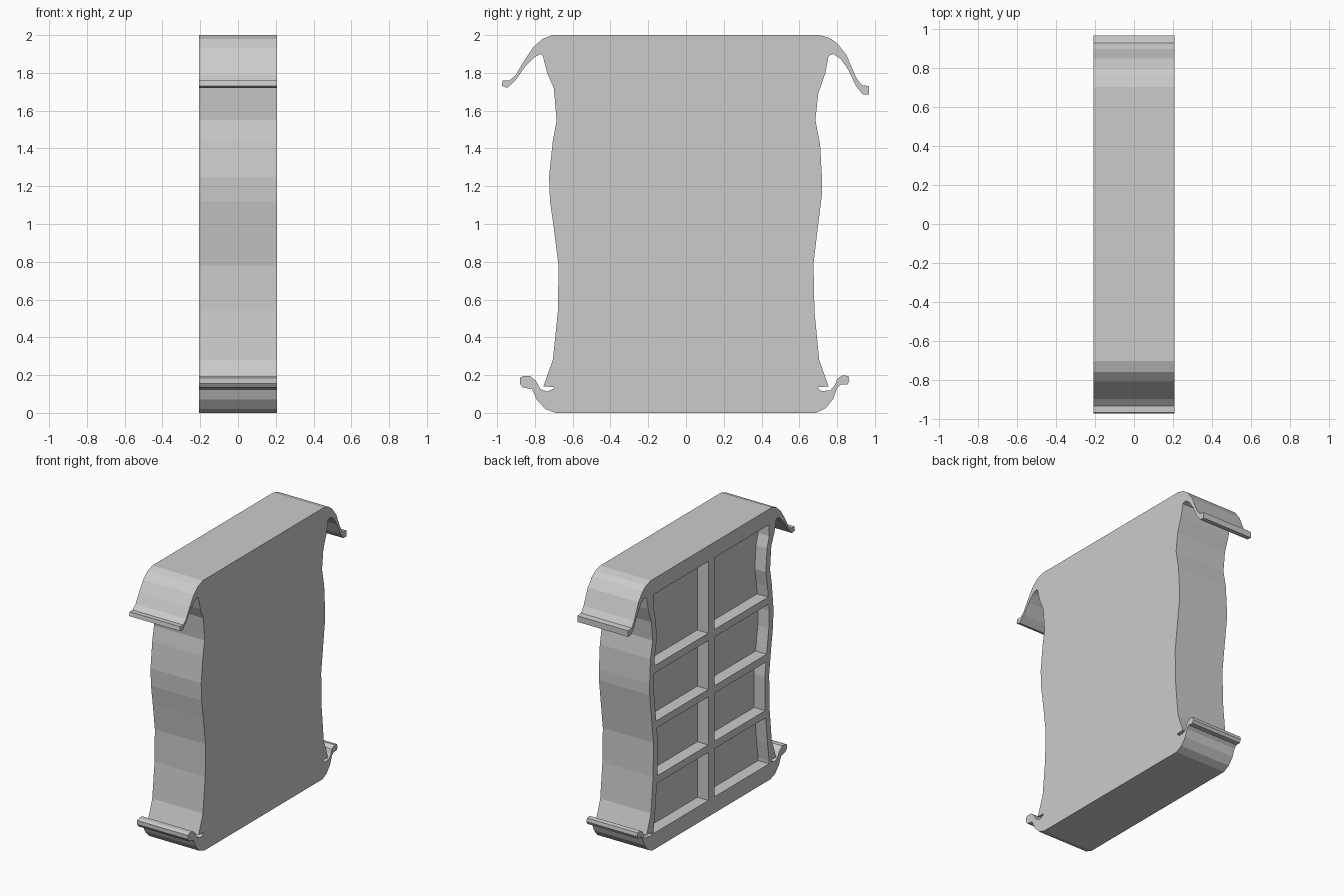
import bpy, bmesh

if "Cube" in bpy.data.objects:
    bpy.data.objects.remove(bpy.data.objects["Cube"])

X0, X1 = -0.207, 0.207      # thickness range; pockets open on the -x face
DEPTH = 0.09

# Silhouette pieces (y, z), each listed from top to bottom
flare_r = [(.705, 2), (.76, 1.985), (.80, 1.957), (.85, 1.894), (.90, 1.777), (.93, 1.735),
           (.97, 1.73), (.97, 1.685), (.935, 1.687), (.90, 1.73), (.86, 1.815),
           (.82, 1.873), (.78, 1.9)]
side_r = [(.755, 1.89), (.738, 1.8), (.70, 1.69), (.685, 1.55), (.71, 1.42), (.72, 1.24),
          (.72, 1.16), (.70, 1.0), (.675, .79), (.68, .54), (.705, .28), (.755, .14)]
foot_r = [(.70, .137), (.70, .128), (.72, .115), (.765, .12), (.79, .15), (.80, .18), (.83, .2),
          (.86, .195), (.865, .17), (.855, .15), (.82, .15), (.80, .13), (.78, .075),
          (.74, .025), (.69, 0)]
flare_l = [(-.705, 2), (-.76, 1.98), (-.81, 1.935), (-.86, 1.86), (-.90, 1.79), (-.935, 1.76),
           (-.97, 1.76), (-.975, 1.73), (-.945, 1.72), (-.90, 1.765), (-.85, 1.835),
           (-.80, 1.885), (-.77, 1.9)]
side_l = [(-.758, 1.89), (-.735, 1.8), (-.70, 1.72), (-.685, 1.55), (-.705, 1.44), (-.725, 1.25),
          (-.72, 1.12), (-.70, .98), (-.675, .78), (-.678, .54), (-.705, .28), (-.755, .14)]
foot_l = [(-.70, .137), (-.70, .128), (-.735, .113), (-.77, .125), (-.795, .17), (-.825, .195),
          (-.86, .195), (-.88, .185), (-.88, .155), (-.865, .135), (-.815, .125),
          (-.79, .07), (-.745, .02), (-.69, 0)]


def add_prism(bm, outline, x0, x1):
    """Extrude a (y, z) outline along x."""
    face = bm.faces.new([bm.verts.new((x0, y, z)) for y, z in outline])
    out = bmesh.ops.extrude_face_region(bm, geom=[face])
    verts = [g for g in out["geom"] if isinstance(g, bmesh.types.BMVert)]
    bmesh.ops.translate(bm, verts=verts, vec=(x1 - x0, 0, 0))


def make_object(name, bm):
    bmesh.ops.recalc_face_normals(bm, faces=bm.faces)
    mesh = bpy.data.meshes.new(name)
    bm.to_mesh(mesh)
    bm.free()
    ob = bpy.data.objects.new(name, mesh)
    bpy.context.collection.objects.link(ob)
    return ob


def side_y(side, z):
    """Distance of the wavy side from the middle at height z."""
    for (ya, za), (yb, zb) in zip(side, side[1:]):
        if zb <= z <= za:
            return abs(ya + (yb - ya) * (za - z) / (za - zb))
    return abs(side[-1][0])


# Solid body with flared top and curled foot
bm = bmesh.new()
add_prism(bm, flare_r + side_r + foot_r + (flare_l + side_l + foot_l)[::-1], X0, X1)
body = make_object("ribbed_panel_body", bm)

# Pockets: two columns of four, outer edge following the wavy sides
bm = bmesh.new()
for sign, side in ((1, side_r), (-1, side_l)):
    for z0, z1 in ((.12, .475), (.53, .885), (.94, 1.30), (1.355, 1.885)):
        heights = [z1] + [z for _, z in side if z0 + .01 < z < z1 - .01] + [z0]
        outer = [(sign * min(side_y(side, z) - .05, .675), z) for z in heights]
        add_prism(bm, outer + [(sign * .035, z0), (sign * .035, z1)], X0 - .05, X0 + DEPTH)
cutter = make_object("pocket_cutter", bm)
cutter.hide_render = True

mod = body.modifiers.new("pockets", "BOOLEAN")
mod.operation = "DIFFERENCE"
mod.solver = "EXACT"
mod.object = cutter
bpy.context.view_layer.objects.active = body
bpy.ops.object.modifier_apply(modifier=mod.name)
bpy.data.objects.remove(cutter)
